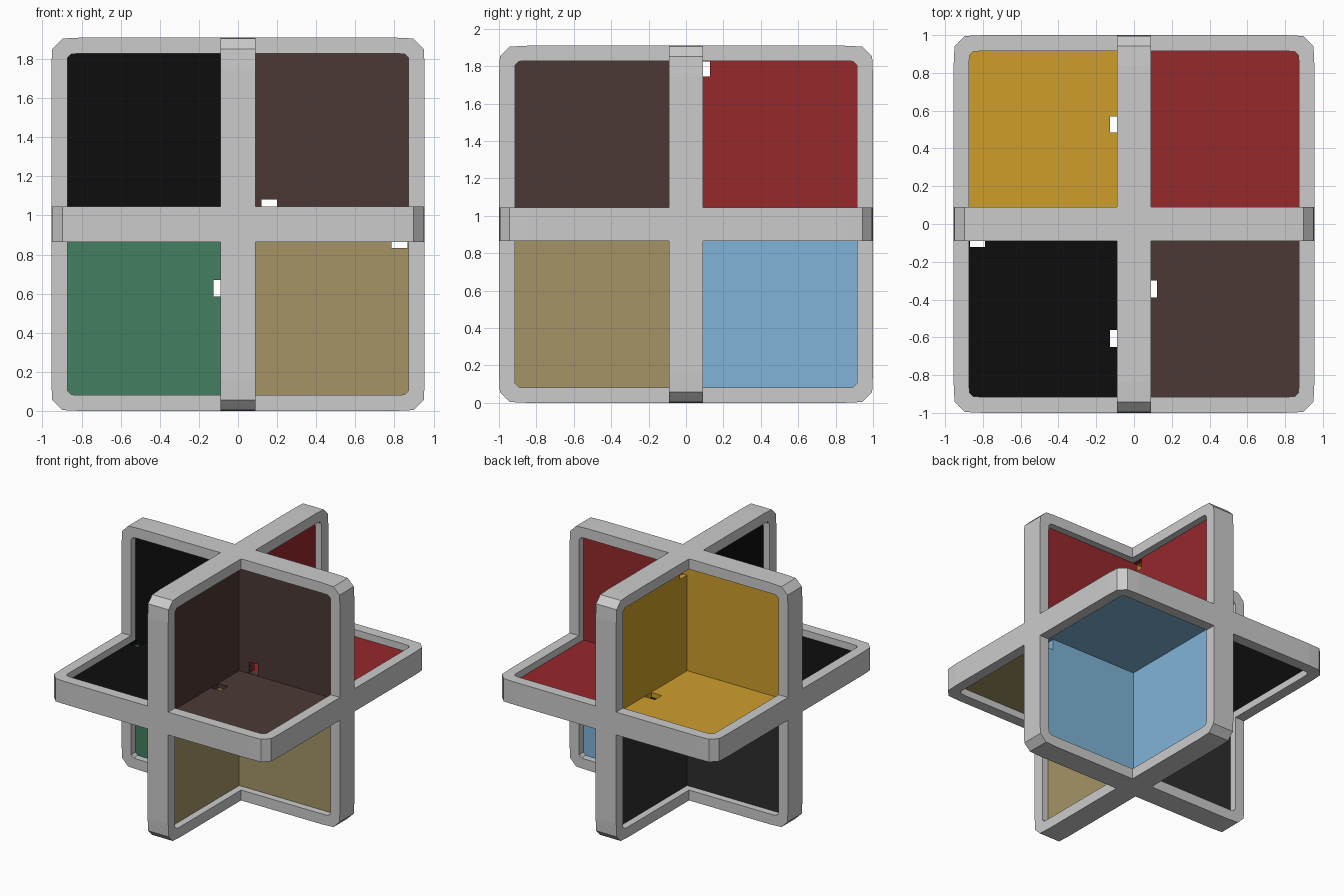
import bpy, bmesh
from itertools import product

if "Cube" in bpy.data.objects:
    bpy.data.objects.remove(bpy.data.objects["Cube"])

C = 0.955                       # height of the centre
HALF = (0.955, 1.0, 0.955)      # outer half sizes on x, y, z
INNER = (0.873, 0.915, 0.873)   # half sizes of the frame openings
T = 0.09                        # half thickness of each frame
SKIN = 0.035                    # thickness of each coloured panel


def linear(c):
    c = min(c / 255, 1)
    return c / 12.92 if c <= 0.04045 else ((c + 0.055) / 1.055) ** 2.4


def make_material(name, rgb):
    m = bpy.data.materials.new(name)
    m.diffuse_color = (*[linear(c) for c in rgb], 1)
    m.use_nodes = True
    m.node_tree.nodes["Principled BSDF"].inputs["Base Color"].default_value = m.diffuse_color
    return m


def finish(bm, name, mat=None):
    bmesh.ops.recalc_face_normals(bm, faces=bm.faces)
    me = bpy.data.meshes.new(name)
    bm.to_mesh(me)
    bm.free()
    ob = bpy.data.objects.new(name, me)
    ob.location.z = C
    if mat:
        me.materials.append(mat)
    bpy.context.collection.objects.link(ob)
    return ob


def make_box(name, lo, hi, mat=None):
    bm = bmesh.new()
    for v in bmesh.ops.create_cube(bm, size=1)["verts"]:
        v.co = [(a + b) / 2 + c * (b - a) for a, b, c in zip(lo, hi, v.co)]
    return finish(bm, name, mat)


def outline(a, b, r):
    """Rectangle with chamfered corners, 16 points."""
    corner = [(0, 1.0), (0.03, 0.36), (0.36, 0.03), (1.0, 0)]
    pts = []
    for sa, sb in ((1, 1), (-1, 1), (-1, -1), (1, -1)):
        c = [(sa * (a - p * r), sb * (b - q * r)) for p, q in corner]
        pts += c if sa * sb > 0 else c[::-1]
    return pts


def make_frame(name, axis):
    """Square ring standing across the given axis."""
    i, j = [k for k in range(3) if k != axis]
    bm = bmesh.new()

    def ring(pts, h):
        out = []
        for p, q in pts:
            co = [0, 0, 0]
            co[i], co[j], co[axis] = p, q, h
            out.append(bm.verts.new(co))
        return out

    outer = outline(HALF[i], HALF[j], 0.16)
    inner = outline(INNER[i], INNER[j], 0.06)
    rings = [ring(outer, -T), ring(outer, T), ring(inner, T), ring(inner, -T)]
    n = len(outer)
    for r in range(4):
        a, b = rings[r], rings[(r + 1) % 4]
        for k in range(n):
            m = (k + 1) % n
            bm.faces.new((a[k], a[m], b[m], b[k]))
    finish(bm, name)


# Three crossing frames
for axis, name in enumerate(("side_frame", "front_frame", "level_frame")):
    make_frame(name, axis)

# Slot cutters: the axis of the panel they pierce, then their box
W, S = 0.06, SKIN + 0.002
slots = [
    (1, (0.12, -W, S), (0.20, W, 0.128)),
    (1, (0.785, -W, -0.122), (0.868, W, -S)),
    (1, (-0.125, -W, -0.37), (-S, W, -0.285)),
    (0, (-W, S, 0.79), (W, 0.128, 0.87)),
    (2, (-0.128, 0.485, -W), (-S, 0.57, W)),
    (2, (-0.128, -0.65, -W), (-S, -0.56, W)),
    (2, (S, -0.39, -W), (0.122, -0.30, W)),
    (2, (-0.868, -0.122, -W), (-0.79, -S, W)),
]
cutters = []
for axis, lo, hi in slots:
    cut = make_box("slot_cutter", lo, hi)
    cut.hide_render = True
    cut.hide_viewport = True
    cut.display_type = 'WIRE'
    cutters.append((axis, [(a + b) / 2 for a, b in zip(lo, hi)], cut))

# Three coloured panels lining each of the eight corners
colours = {
    (-1, -1, 1): ("black", (13, 13, 13)),
    (1, -1, 1): ("brown", (76, 57, 53)),
    (-1, -1, -1): ("green", (67, 127, 97)),
    (1, -1, -1): ("tan", (164, 148, 102)),
    (1, 1, 1): ("red", (150, 40, 44)),
    (-1, 1, 1): ("yellow", (206, 158, 44)),
    (1, 1, -1): ("blue", (128, 180, 216)),
    (-1, 1, -1): ("charcoal", (45, 45, 45)),
}
for s in product((-1, 1), repeat=3):
    name, rgb = colours[s]
    mat = make_material(name, rgb)
    for axis in range(3):
        far = [INNER[k] + 0.02 for k in range(3)]
        far[axis] = SKIN
        ends = [sorted((0, s[k] * far[k])) for k in range(3)]
        panel = make_box(f"{name}_{'xyz'[axis]}_panel",
                         [e[0] for e in ends], [e[1] for e in ends], mat)
        for cut_axis, mid, cut in cutters:
            inside = all(mid[k] * s[k] > 0 for k in range(3) if k != axis)
            if cut_axis == axis and inside:
                mod = panel.modifiers.new("slot", 'BOOLEAN')
                mod.operation = 'DIFFERENCE'
                mod.solver = 'EXACT'
                mod.object = cut
